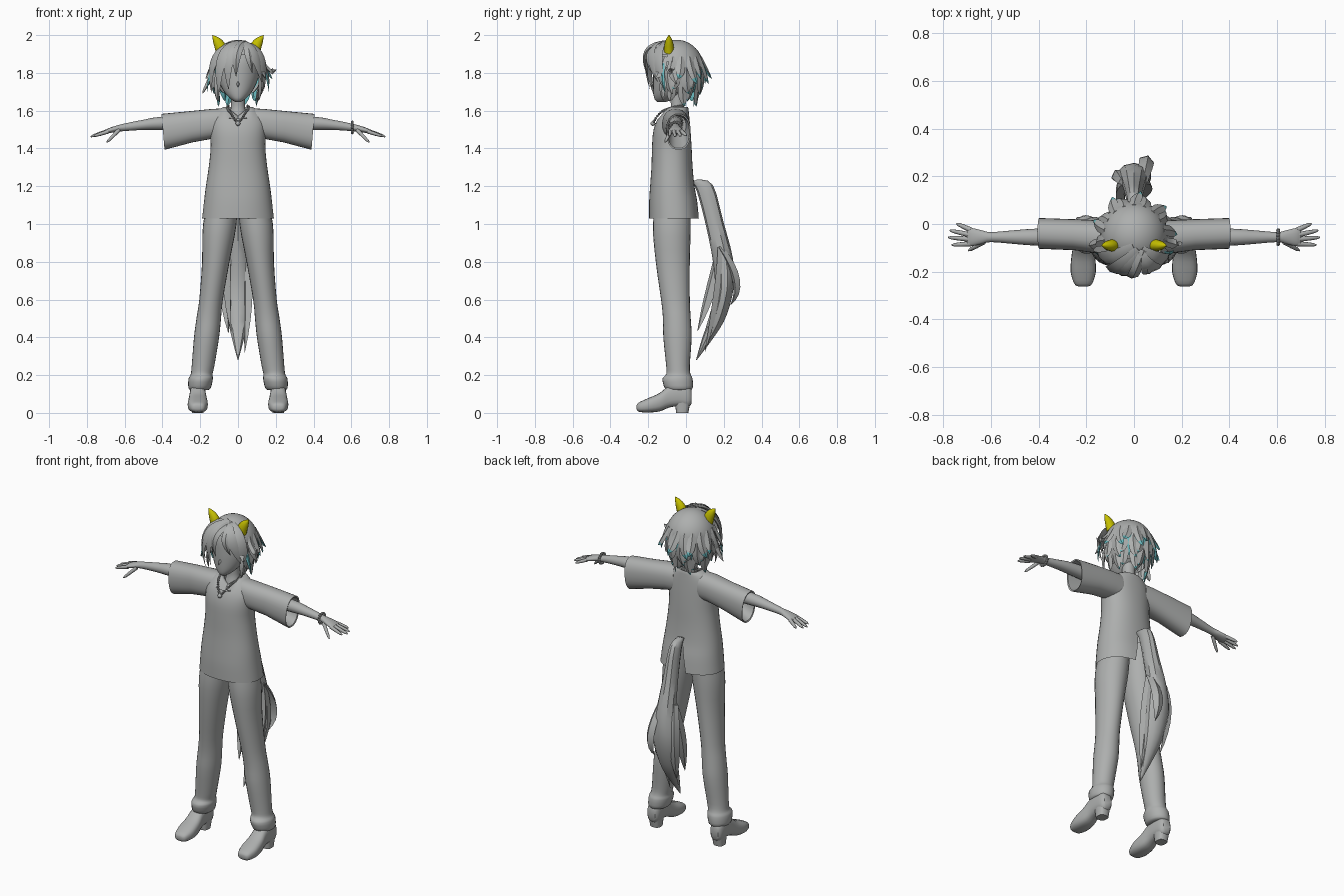
import bpy, bmesh, math
from mathutils import Vector as V, Matrix

if "Cube" in bpy.data.objects:
    bpy.data.objects.remove(bpy.data.objects["Cube"])


def material(name, rgb):
    m = bpy.data.materials.new(name)
    m.diffuse_color = (*rgb, 1)
    m.use_nodes = True
    m.node_tree.nodes["Principled BSDF"].inputs["Base Color"].default_value = m.diffuse_color
    return m


GREY = material("soft grey", (0.42, 0.43, 0.425))
TEAL = material("teal", (0.14, 0.47, 0.50))
YELLOW = material("yellow", (0.56, 0.52, 0.0))


def smooth(rows, k=3):
    """Catmull-Rom interpolation of rows of numbers."""
    out = []
    for i in range(len(rows) - 1):
        a, b, c, d = rows[max(i - 1, 0)], rows[i], rows[i + 1], rows[min(i + 2, len(rows) - 1)]
        for s in range(k):
            t = s / k
            out.append([0.5 * (2 * q + (r - p) * t + (2 * p - 5 * q + 4 * r - w) * t * t
                               + (3 * q - p - 3 * r + w) * t ** 3)
                        for p, q, r, w in zip(a, b, c, d)])
    return out + [list(rows[-1])]


def loft(bm, rings, n=20, p=1.0, gap=None, caps=(True, True), mat=None):
    """Skin rings of (centre, u, v); gap opens a slit on the +v side."""
    loops = []
    for c, u, v in rings:
        g = gap(c) if gap else 0
        loop = []
        for j in range(n + 1):
            a = math.pi / 2 + g + (2 * math.pi - 2 * g) * j / n
            co, si = math.cos(a), math.sin(a)
            loop.append(bm.verts.new(V(c) + V(u) * math.copysign(abs(co) ** p, co)
                                     + V(v) * math.copysign(abs(si) ** p, si)))
        loops.append(loop)
    for i in range(len(loops) - 1):
        for j in range(n):
            f = bm.faces.new((loops[i][j], loops[i][j + 1], loops[i + 1][j + 1], loops[i + 1][j]))
            if mat:
                f.material_index = mat(i / (len(loops) - 1), j)
    for on, loop in zip(caps, (loops[0], loops[-1])):
        if on:
            bm.faces.new(loop[:n])


def strand(bm, a, b, c, w, th, face_out, n=4, steps=8, mat=None):
    """Tapered lock of hair along a curve, its broad side facing outward."""
    a, b, c, rings = V(a), V(b), V(c), []
    for i in range(steps + 1):
        t = i / steps
        pt = a * (1 - t) ** 2 + b * 2 * t * (1 - t) + c * t * t
        tan = ((b - a) * (1 - t) + (c - b) * t).normalized()
        side = tan.cross(pt - V(face_out)).normalized()
        k = max(0.02, (0.65 + 1.1 * t) * (1 - t ** 2.2))
        rings.append((pt, side * w * k, side.cross(tan).normalized() * th * k))
    loft(bm, rings, n, mat=mat)


def finish(name, bm, mats=(GREY,), angle=40):
    bmesh.ops.remove_doubles(bm, verts=bm.verts, dist=1e-5)
    bmesh.ops.recalc_face_normals(bm, faces=bm.faces)
    me = bpy.data.meshes.new(name)
    bm.to_mesh(me)
    bm.free()
    for m in mats:
        me.materials.append(m)
    for f in me.polygons:
        f.use_smooth = True
    me.set_sharp_from_angle(angle=math.radians(angle))
    ob = bpy.data.objects.new(name, me)
    bpy.context.collection.objects.link(ob)
    return ob


def upright(rows):
    """Rows of z, x min, x max, y front, y back into horizontal rings."""
    return [(((x0 + x1) / 2, (y0 + y1) / 2, z), ((x1 - x0) / 2, 0, 0), (0, (y1 - y0) / 2, 0))
            for z, x0, x1, y0, y1 in smooth(rows)]


# Tunic with back slit and V neckline
bm = bmesh.new()
tunic = [(1.03, .19, -.195, .07), (1.12, .18, -.195, .06), (1.2, .17, -.19, .045),
         (1.3, .155, -.183, .035), (1.4, .145, -.18, .03), (1.48, .147, -.175, .025),
         (1.54, .145, -.158, .02), (1.59, .12, -.128, .015), (1.62, .075, -.1, .01),
         (1.61, .05, -.085, -.005)]
loft(bm, upright([(z, -x, x, f, b) for z, x, f, b in tunic]), 40, .9,
     gap=lambda c: max(0, 1.23 - c[2]) * 1.0, caps=(False, False))
for v in bm.verts:
    if v.co.z > 1.57 and v.co.y < -.05 and abs(v.co.x) < .06:
        v.co.z -= (.06 - abs(v.co.x)) * .8
finish("tunic", bm)

# Neck and head
bm = bmesh.new()
loft(bm, upright([(1.5, -.06, .06, -.11, 0), (1.58, -.045, .045, -.09, -.005),
                  (1.63, -.036, .036, -.08, -.01), (1.72, -.038, .038, -.09, -.01)]))
finish("neck", bm)
bm = bmesh.new()
head = [(1.645, .012, -.15, -.11), (1.66, .036, -.166, -.07), (1.69, .066, -.172, -.03),
        (1.74, .096, -.174, .03), (1.80, .112, -.174, .06), (1.87, .11, -.168, .06),
        (1.93, .08, -.13, .03), (1.95, .03, -.08, -.02)]
loft(bm, upright([(z, -x, x, f, b) for z, x, f, b in head]), 28)
strand(bm, (0, -.168, 1.755), (0, -.176, 1.74), (0, -.186, 1.725), .008, .008, (0, 0, 1.74))
finish("head", bm, angle=60)

for s, side in ((-1, "right"), (1, "left")):
    # Wide sleeve, folded inside at the cuff
    bm = bmesh.new()
    rows = [(.08, 1.612, 1.45, -.12, .01), (.14, 1.608, 1.452, -.125, .015),
            (.25, 1.597, 1.432, -.11, .02), (.397, 1.583, 1.393, -.104, .025),
            (.394, 1.575, 1.401, -.097, .018), (.25, 1.57, 1.47, -.09, .0)]
    loft(bm, [((s * x, (f + b) / 2, (t + o) / 2), (0, (b - f) / 2, 0),
               (s * .008, 0, (t - o) / 2)) for x, t, o, f, b in rows], 28, .85)
    finish(side + "_sleeve", bm)

    # Arm, palm, fingers and thumb
    bm = bmesh.new()
    rows = [(.1, 1.54, .045, .045), (.4, 1.533, .036, .035), (.5, 1.525, .029, .027),
            (.6, 1.512, .021, .020), (.64, 1.505, .029, .017), (.68, 1.495, .038, .014),
            (.70, 1.488, .036, .010)]
    loft(bm, [((s * x, -.055, z), (0, ry, 0), (0, 0, rz)) for x, z, ry, rz in smooth(rows)], 16)
    fingers = [(.685, -.025, 1.492, .745, .002, 1.468), (.69, -.045, 1.492, .773, -.027, 1.465),
               (.69, -.064, 1.492, .78, -.056, 1.462), (.685, -.083, 1.49, .765, -.088, 1.465),
               (.63, -.075, 1.498, .695, -.112, 1.432)]
    for x0, y0, z0, x1, y1, z1 in fingers:
        a, b = V((s * x0, y0, z0)), V((s * x1, y1, z1))
        d = (b - a).normalized()
        u = d.cross(V((0, 0, 1))).normalized()
        w = u.cross(d)
        loft(bm, [(a.lerp(b, t), u * r, w * r) for t, r in
                  ((0, .011), (.5, .0095), (.85, .0075), (1, .003))], 8)
    finish(side + "_arm", bm, angle=60)

    # Trouser leg with bunched cuff
    bm = bmesh.new()
    leg = [(1.2, 0, .14, -.15, .02), (1.0, .008, .185, -.175, .025), (.8, .045, .19, -.16, .02),
           (.6, .08, .205, -.132, .02), (.5, .09, .22, -.122, .025), (.4, .1, .233, -.12, .03),
           (.25, .125, .245, -.105, .02), (.205, .135, .25, -.105, .024),
           (.18, .133, .262, -.125, .035), (.13, .145, .262, -.112, .035),
           (.12, .165, .245, -.09, .015)]
    loft(bm, upright([(z, *sorted((s * a, s * b)), f, k) for z, a, b, f, k in leg]), 24)
    finish(side + "_trouser_leg", bm)

    # Shoe and heel
    bm = bmesh.new()
    shoe = [(-.262, .02, .02, .04), (-.25, .038, .006, .055), (-.2, .053, .002, .078),
            (-.14, .05, .008, .105), (-.09, .043, .028, .145), (-.04, .042, .035, .16),
            (.01, .038, .03, .15), (.03, .024, .05, .12)]
    loft(bm, [((s * .213, y, (a + b) / 2), (w, 0, 0), (0, 0, (b - a) / 2))
              for y, w, a, b in smooth(shoe)], 20, .75)
    loft(bm, upright([(0, s * .213 - .031, s * .213 + .031, -.052, .012),
                      (.06, s * .213 - .036, s * .213 + .036, -.06, .024)]), 16, .7)
    finish(side + "_shoe", bm)

    # Animal ear
    bm = bmesh.new()
    ear = [(.088, 1.915, .032, .026), (.095, 1.94, .031, .025), (.108, 1.965, .025, .02),
           (.122, 1.985, .014, .012), (.135, 1.999, .002, .002)]
    loft(bm, [((s * x, -.09, z), (s * w * .85, 0, -w * .45), (0, d, 0))
              for x, z, w, d in smooth(ear)], 12)
    finish(side + "_ear", bm, (YELLOW,))

# Hair cap, open over the face
C, R = V((0, -.05, 1.82)), V((.14, .145, .155))
bm = bmesh.new()
bmesh.ops.create_uvsphere(bm, u_segments=32, v_segments=24, radius=1,
                          matrix=Matrix.Translation(C) @ Matrix.Diagonal((*R, 1)))
gone = []
for f in bm.faces:
    q = f.calc_center_median()
    if q.z < 1.7 or (q.y < -.09 and q.z < 1.9):
        gone.append(f)
    elif q.z < 1.81 and q.y > .03:
        f.material_index = 1
bmesh.ops.delete(bm, geom=gone, context='FACES')
finish("hair_cap", bm, (GREY, TEAL), 60)


def around(deg, z, k):
    """Point about the cap at an angle from straight back."""
    r = k * math.sqrt(max(.45, 1 - ((z - C.z) / R.z) ** 2))
    a = math.radians(deg)
    return (R.x * r * math.sin(a), C.y + R.y * r * math.cos(a), z)


# Layered back and side locks with teal undersides and tips
bm = bmesh.new()
rows = [(1.885, 1.80, 1.755, 1.38, 13, 118), (1.83, 1.74, 1.70, 1.36, 12, 108),
        (1.77, 1.69, 1.635, 1.12, 9, 100)]
for r, (z0, z1, z2, k, count, span) in enumerate(rows):
    for i in range(count):
        d = -span + 2 * span * i / (count - 1)
        lift = .014 * (-1) ** i
        back = abs(d) < 95
        strand(bm, around(d, z0, .97), around(d + 3, z1, 1.12), around(d + 9 * (-1) ** i, z2 + lift, k),
               .026, .010, C, mat=lambda t, j, b=back, r=r: int(b and (j in (1, 2) or t > .72 + .06 * r)))
finish("back_hair", bm, (GREY, TEAL))

# Fringe swept to both sides from the parting
bm = bmesh.new()
fringe = [(.02, -.12, 1.965, .09, -.235, 1.95, .125, -.15, 1.75, .032),
          (.03, -.11, 1.96, .16, -.19, 1.93, .135, -.11, 1.70, .034),
          (.02, -.11, 1.965, -.07, -.255, 1.95, -.05, -.19, 1.71, .030),
          (.02, -.11, 1.965, -.12, -.24, 1.95, -.10, -.17, 1.68, .034),
          (.0, -.10, 1.965, -.17, -.18, 1.93, -.14, -.11, 1.69, .034),
          (.04, -.11, 1.965, -.02, -.27, 1.95, -.01, -.20, 1.78, .026),
          (.05, -.11, 1.955, .05, -.25, 1.93, .075, -.18, 1.80, .026),
          (.10, -.08, 1.86, .13, -.14, 1.74, .11, -.12, 1.65, .022),
          (-.10, -.08, 1.86, -.13, -.14, 1.74, -.11, -.12, 1.65, .022),
          (.12, -.07, 1.88, .17, -.09, 1.78, .205, -.08, 1.82, .022),
          (-.12, -.07, 1.84, -.17, -.09, 1.72, -.19, -.09, 1.69, .022)]
for q in fringe:
    strand(bm, q[:3], q[3:6], q[6:9], q[9], .010, C, steps=10)
finish("fringe", bm)

# Teal accent locks beside the face
bm = bmesh.new()
for s in (-1, 1):
    strand(bm, (s * .125, -.12, 1.85), (s * .16, -.13, 1.78), (s * .165, -.11, 1.69), .011, .006, C)
finish("accent_locks", bm, (TEAL,))

# Tail with loose tufts
bm = bmesh.new()
tail = [(1.23, .045, .018, .02), (1.19, .1, .03, .046), (1.0, .152, .044, .048),
        (.8, .197, .06, .055), (.65, .202, .074, .055), (.5, .165, .056, .055),
        (.4, .12, .034, .04), (.28, .055, .002, .003)]
loft(bm, [((0, y, z), (w, 0, 0), (0, d * .93, d * .35)) for z, y, w, d in smooth(tail)], 10)
for x, y, z, mx in ((-.035, .06, .43, -.07), (.036, .10, .32, .06), (.045, .235, .57, .06),
                    (-.05, .16, .42, -.08)):
    strand(bm, (mx * .6, .18, .88), (mx * 1.1, y + .09, .68), (x, y, z), .034, .022, (0, .1, .7))
finish("tail", bm, angle=35)

# Beaded necklace with pendant
bm = bmesh.new()
path = smooth([(-.05, -.02, 1.625), (-.058, -.08, 1.615), (-.04, -.135, 1.59), (0, -.172, 1.54),
               (.04, -.135, 1.59), (.058, -.08, 1.615), (.05, -.02, 1.625)], 6)
for q in path:
    bmesh.ops.create_icosphere(bm, subdivisions=1, radius=.0075, matrix=Matrix.Translation(q))
bmesh.ops.create_icosphere(bm, subdivisions=2, radius=.013, matrix=Matrix.Translation((0, -.175, 1.532)))
finish("necklace", bm)

# Beaded bracelet on one wrist
bm = bmesh.new()
for i in range(14):
    a = 2 * math.pi * i / 14
    bmesh.ops.create_icosphere(bm, subdivisions=1, radius=.009, matrix=Matrix.Translation(
        (.605, -.055 + .029 * math.cos(a), 1.511 + .029 * math.sin(a))))
finish("bracelet", bm)
